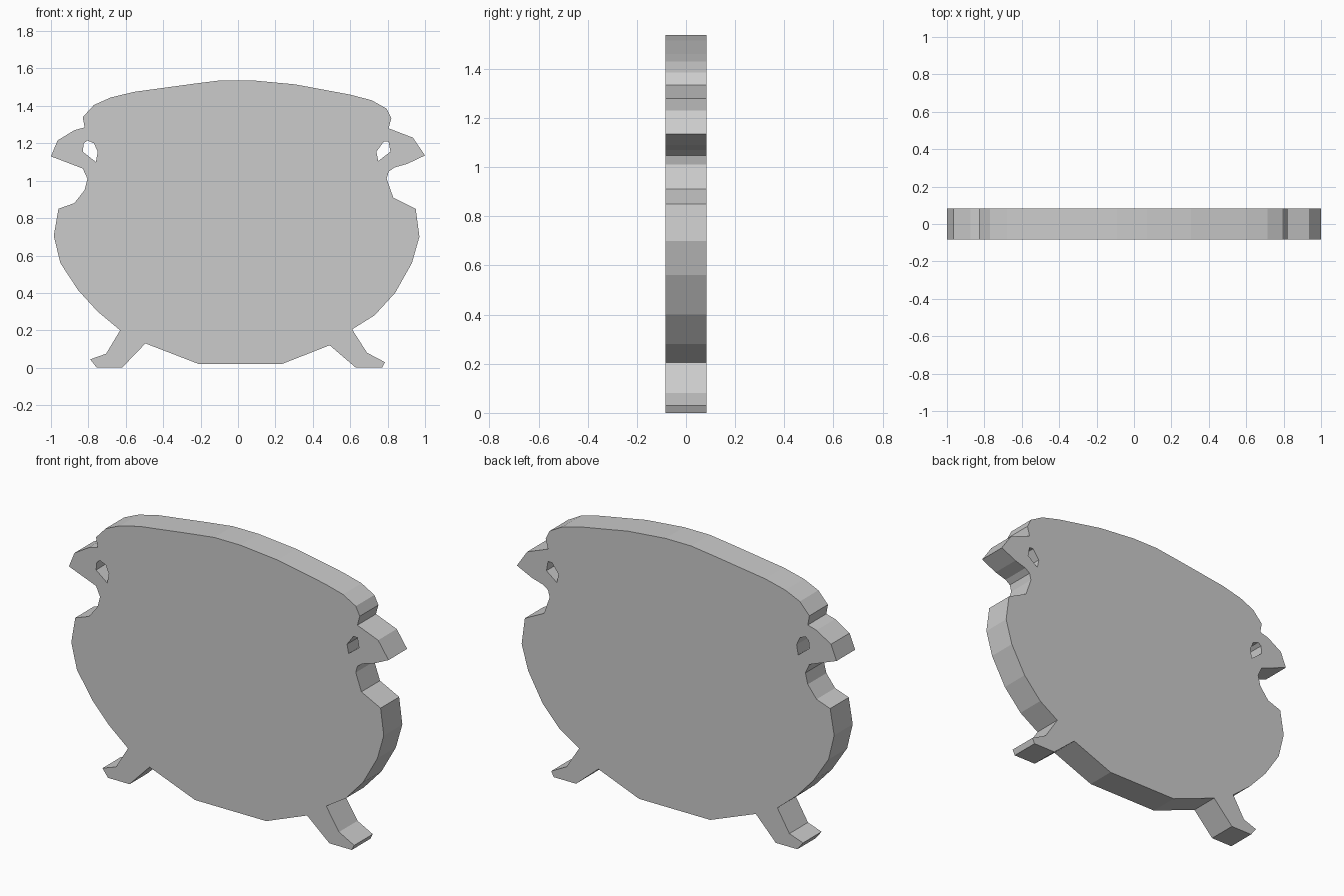
import bpy
import bmesh
from math import radians
from mathutils import Matrix

if "Cube" in bpy.data.objects:
    bpy.data.objects.remove(bpy.data.objects["Cube"])

HALF_THICKNESS = 0.083

# Right half of the outline, from the lid top down to the base
right_side = [
    (0.07, 1.537), (0.305, 1.515), (0.60, 1.46), (0.715, 1.43), (0.795, 1.385),
    (0.82, 1.335), (0.805, 1.28), (0.935, 1.23), (1.0, 1.135), (0.905, 1.09),
    (0.835, 1.07), (0.805, 1.048), (0.795, 1.01), (0.83, 0.91), (0.95, 0.85),
    (0.97, 0.70), (0.93, 0.56), (0.84, 0.40), (0.73, 0.28), (0.61, 0.205),
    (0.69, 0.08), (0.785, 0.03), (0.77, 0.0), (0.63, 0.0), (0.49, 0.12),
    (0.235, 0.02)]

# Left half, from the base back up to the lid
left_side = [
    (-0.21, 0.02), (-0.495, 0.13), (-0.62, 0.0), (-0.755, 0.0), (-0.79, 0.045),
    (-0.705, 0.075), (-0.63, 0.20), (-0.75, 0.30), (-0.855, 0.415), (-0.95, 0.56),
    (-0.985, 0.705), (-0.96, 0.85), (-0.875, 0.88), (-0.82, 0.95), (-0.805, 1.01),
    (-0.83, 1.065), (-1.0, 1.13), (-0.965, 1.215), (-0.875, 1.27), (-0.82, 1.285),
    (-0.83, 1.34), (-0.77, 1.405), (-0.68, 1.445), (-0.555, 1.475), (-0.24, 1.518),
    (-0.09, 1.537)]

# Openings inside the two handles
left_opening = [(-0.805, 1.215), (-0.77, 1.20), (-0.75, 1.155), (-0.76, 1.10),
                (-0.83, 1.155), (-0.825, 1.20)]
right_opening = [(0.74, 1.155), (0.78, 1.21), (0.805, 1.21), (0.815, 1.155),
                 (0.75, 1.105)]


def plate(name, loops, half):
    """Solid flat plate from closed loops; inner loops become holes."""
    curve = bpy.data.curves.new(name + "_profile", 'CURVE')
    curve.dimensions = '2D'
    curve.fill_mode = 'BOTH'
    curve.extrude = half
    for loop in loops:
        spline = curve.splines.new('POLY')
        spline.points.add(len(loop) - 1)
        for point, (x, z) in zip(spline.points, loop):
            point.co = (x, z, 0, 1)
        spline.use_cyclic_u = True
    profile = bpy.data.objects.new(name + "_profile", curve)
    bpy.context.collection.objects.link(profile)
    graph = bpy.context.evaluated_depsgraph_get()
    mesh = bpy.data.meshes.new_from_object(profile.evaluated_get(graph))
    bpy.data.objects.remove(profile)

    # Stand the plate upright, weld the seams and keep flat faces
    bm = bmesh.new()
    bm.from_mesh(mesh)
    bm.transform(Matrix.Rotation(radians(90), 4, 'X'))
    bmesh.ops.remove_doubles(bm, verts=bm.verts, dist=0.0005)
    bmesh.ops.recalc_face_normals(bm, faces=bm.faces)
    for face in bm.faces:
        face.smooth = False
    bm.to_mesh(mesh)
    bm.free()
    obj = bpy.data.objects.new(name, mesh)
    bpy.context.collection.objects.link(obj)
    return obj


plate("cauldron_plate", [right_side + left_side, left_opening, right_opening],
      HALF_THICKNESS)
